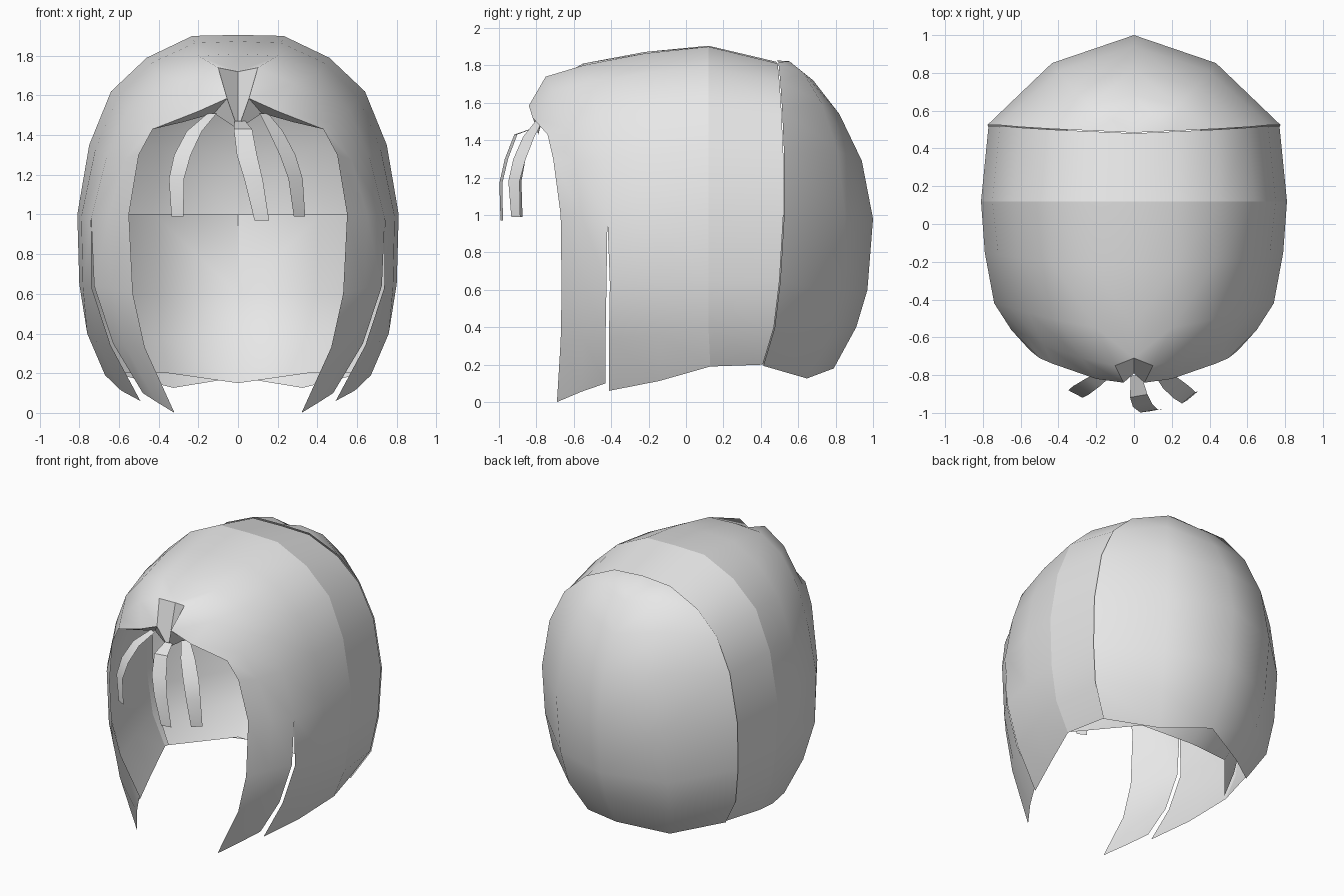
import bpy
import bmesh
import math
from mathutils import Vector

default_cube = bpy.data.objects.get("Cube")
if default_cube:
    bpy.data.objects.remove(default_cube, do_unlink=True)

# One plain grey for the whole hairpiece
grey = bpy.data.materials.new("light_grey")
grey.use_nodes = True
grey.diffuse_color = (0.8, 0.8, 0.8, 1)
grey.node_tree.nodes["Principled BSDF"].inputs["Base Color"].default_value = grey.diffuse_color

CENTRE = Vector((0, 0, 1))


def points(*coords):
    return [Vector(c) for c in coords]


def between(first, second, bulge):
    """Halfway row between two rows, pushed outwards by bulge(point)."""
    row = []
    for a, b in zip(first, second):
        middle = (a + b) / 2
        outward = (middle - CENTRE).normalized()
        row.append(middle + outward * bulge(a))
    return row


def loft(name, strips, mirrored=True, inward=False):
    """Skin each strip of matching rows, mirror across x, weld and shade."""
    bm = bmesh.new()
    for side in ((1, -1) if mirrored else (1,)):
        for rows in strips:
            grid = [[bm.verts.new((p.x * side, p.y, p.z)) for p in row] for row in rows]
            for a, b in zip(grid, grid[1:]):
                for i in range(len(a) - 1):
                    bm.faces.new((a[i], a[i + 1], b[i + 1], b[i]))
    bmesh.ops.remove_doubles(bm, verts=bm.verts[:], dist=0.001)
    bmesh.ops.recalc_face_normals(bm, faces=bm.faces[:])
    bm.normal_update()
    facing = sum(f.normal.dot(f.calc_center_median() - CENTRE) * f.calc_area() for f in bm.faces)
    if (facing < 0) != inward:
        bmesh.ops.reverse_faces(bm, faces=bm.faces[:])
    for face in bm.faces:
        face.smooth = True
    for edge in bm.edges:
        if len(edge.link_faces) == 2:
            edge.smooth = edge.calc_face_angle(0) < math.radians(40)
    mesh = bpy.data.meshes.new(name)
    bm.to_mesh(mesh)
    bm.free()
    mesh.materials.append(grey)
    obj = bpy.data.objects.new(name, mesh)
    bpy.context.collection.objects.link(obj)
    return obj


# Half arches, each running from the parting down to the tips
face_edge = points((0, -.79, 1.43), (.055, -.84, 1.585), (.2, -.82, 1.52),
                   (.43, -.74, 1.43), (.5, -.71, 1.3), (.55, -.67, 1),
                   (.53, -.665, .6), (.47, -.67, .33), (.32, -.69, 0))
brow = points((0, -.71, 1.72), (.1, -.75, 1.74), (.28, -.71, 1.66),
              (.48, -.64, 1.46), (.57, -.59, 1.28), (.65, -.56, 1),
              (.64, -.55, .63), (.57, -.55, .34), (.41, -.56, .055))
temple = points((0, -.55, 1.81), (.2, -.55, 1.8), (.4, -.51, 1.71),
                (.56, -.47, 1.53), (.66, -.44, 1.3), (.74, -.42, .98),
                (.725, -.425, .64), (.63, -.43, .35), (.48, -.43, .1))
crown = points((0, .12, 1.905), (.23, .12, 1.9), (.46, .12, 1.79),
               (.64, .12, 1.62), (.75, .12, 1.35), (.81, .12, 1),
               (.8, .12, .65), (.76, .12, .4), (.67, .13, .19))
nape_edge = points((0, .48, 1.82), (.22, .49, 1.81), (.44, .5, 1.71),
                   (.6, .51, 1.56), (.71, .52, 1.33), (.77, .52, .99),
                   (.76, .5, .65), (.72, .47, .4), (.6, .41, .2))

# Slit behind the front lock: the rear edge is set back below the ear
slit_rear = [p.copy() for p in temple]
for p in slit_rear[6:]:
    p += Vector((.012, .018, -.01))
slit_rear[-1].z = .06
ear = between(slit_rear, crown, lambda p: .015)

loft("front_hair", [[face_edge, brow, temple], [slit_rear, ear, crown]])
loft("side_band", [[crown, nape_edge]])

# Back cap laid over the rear edge of the band
cap_edge = [CENTRE + (p - CENTRE) * 1.008 for p in nape_edge]
spine = [cap_edge[0]] + points((0, .58, 1.78), (0, .68, 1.72), (0, .82, 1.54),
                               (0, .94, 1.29), (0, 1, .98), (0, .97, .6),
                               (0, .91, .4), (0, .79, .18))
cap_middle = between(cap_edge, spine, lambda p: .13 * p.x)
loft("back_cap", [[cap_edge, cap_middle, spine]])

# Inner lining behind the neck
lining_side = points((.78, .14, 1), (.77, .14, .6), (.73, .14, .4), (.65, .14, .2))
lining_middle = points((.42, .78, 1), (.41, .74, .6), (.39, .66, .38), (.35, .5, .2))
lining_spine = points((0, .94, 1), (0, .89, .6), (0, .79, .38), (0, .59, .15))
loft("inner_lining", [[lining_side, lining_middle, lining_spine]], inward=True)

# Folded rim under the parting
fold_inner = points((0, -.79, 1.43), (.12, -.77, 1.51), (.28, -.75, 1.465), (.43, -.74, 1.43))
loft("parting_fold", [[face_edge[:4], fold_inner]])


# Loose fringe strands: centre path and half-width direction
def strand(name, path, half_width):
    half = Vector(half_width)
    tapers = (.6, 1, 1.1, 1, .8)
    left = [p - half * t for p, t in zip(path, tapers)]
    right = [p + half * t for p, t in zip(path, tapers)]
    loft(name, [[left, right]], mirrored=False)


strand("right_strand", points((-.13, -.78, 1.51), (-.22, -.84, 1.42), (-.28, -.88, 1.3),
                              (-.31, -.9, 1.18), (-.305, -.89, .99)), (.038, -.02, 0))
strand("middle_strand", points((.01, -.8, 1.47), (.025, -.91, 1.43), (.045, -.96, 1.3),
                               (.08, -.99, 1.17), (.12, -.985, .97)), (.046, .008, 0))
strand("left_strand", points((.13, -.78, 1.51), (.19, -.84, 1.42), (.25, -.89, 1.3),
                             (.29, -.92, 1.18), (.31, -.91, .99)), (.036, .03, 0))
